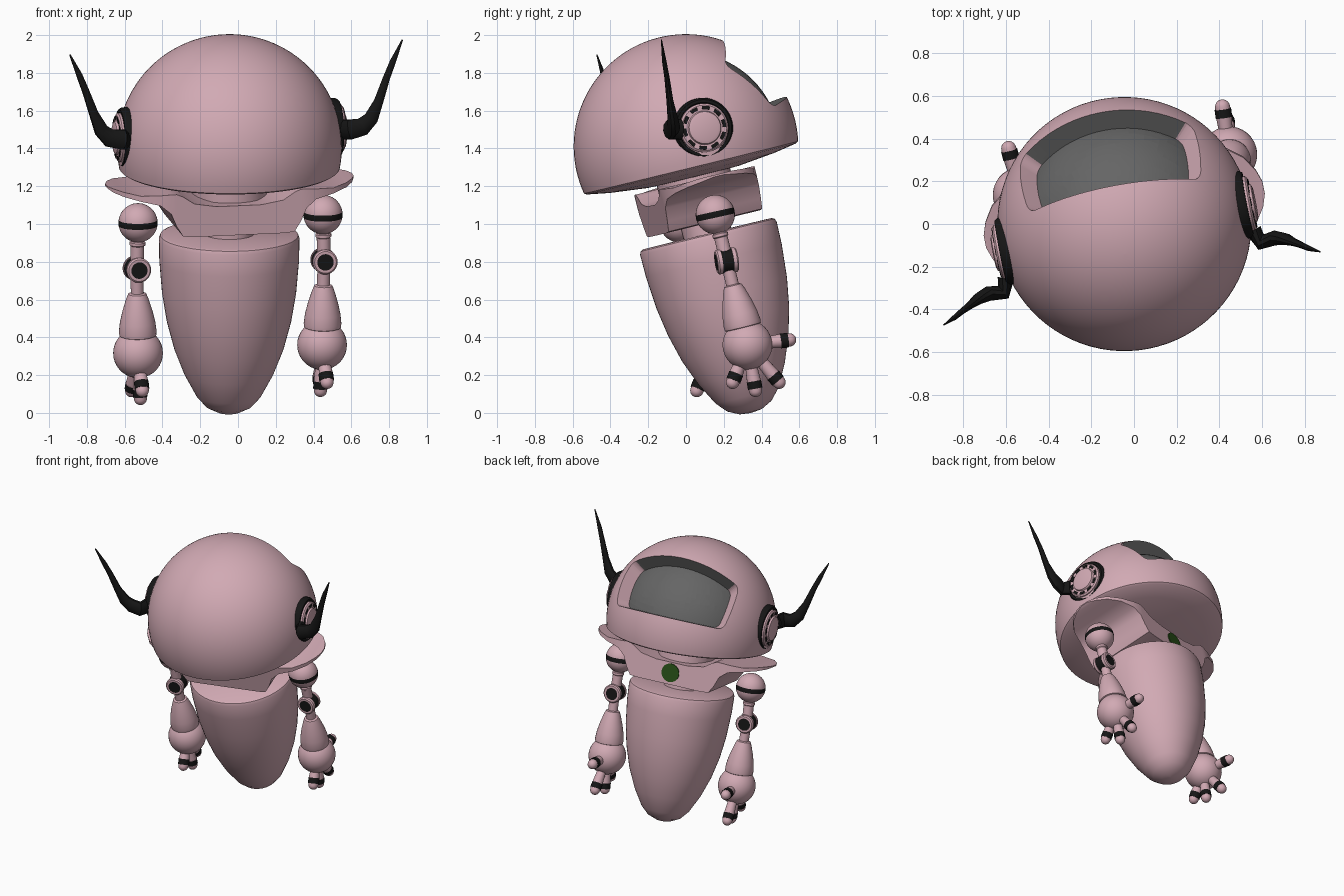
import bpy, bmesh
from math import sin, cos, pi, radians
from mathutils import Matrix, Vector

if "Cube" in bpy.data.objects:
    bpy.data.objects.remove(bpy.data.objects["Cube"])


def material(name, r, g, b):
    m = bpy.data.materials.new(name)
    m.use_nodes = True
    m.diffuse_color = (r, g, b, 1)
    m.node_tree.nodes["Principled BSDF"].inputs["Base Color"].default_value = (r, g, b, 1)
    return m


PINK, BLACK, GREY, GREEN = range(4)
MATS = [material("soft_pink", .64, .40, .455), material("black_rubber", .008, .008, .008),
        material("visor_grey", .13, .13, .13), material("dark_green", .02, .075, .008)]

# Tilted body frame with its origin at the head centre
BODY = (Matrix.Translation((-.045, 0, 1.41)) @ Matrix.Rotation(radians(11), 4, 'Z')
        @ Matrix.Rotation(radians(-2.5), 4, 'Y') @ Matrix.Rotation(radians(13.5), 4, 'X'))
MIRROR = BODY @ Matrix.Diagonal((-1, 1, 1, 1)) @ BODY.inverted()


def smooth(obj, angle=35):
    bpy.ops.object.select_all(action='DESELECT')
    obj.select_set(True)
    bpy.context.view_layer.objects.active = obj
    bpy.ops.object.shade_smooth_by_angle(angle=radians(angle))


def finish(name, bm, matrix, coloured=True):
    bmesh.ops.remove_doubles(bm, verts=bm.verts, dist=1e-5)
    bmesh.ops.transform(bm, matrix=matrix, verts=bm.verts)
    bmesh.ops.recalc_face_normals(bm, faces=bm.faces)
    me = bpy.data.meshes.new(name)
    bm.to_mesh(me)
    bm.free()
    obj = bpy.data.objects.new(name, me)
    bpy.context.collection.objects.link(obj)
    if coloured:
        for m in MATS:
            me.materials.append(m)
        smooth(obj)
    return obj


def loft(name, rings, matrix=Matrix(), colours=None, coloured=True):
    """Skin closed rings of points and cap both ends."""
    bm = bmesh.new()
    loops = [[bm.verts.new(p) for p in ring] for ring in rings]
    n = len(loops[0])
    for k, (a, b) in enumerate(zip(loops, loops[1:])):
        for i in range(n):
            f = bm.faces.new((a[i], a[(i + 1) % n], b[(i + 1) % n], b[i]))
            f.material_index = colours[k] if colours else PINK
    for end, c in ((loops[0], 0), (loops[-1], -1)):
        f = bm.faces.new(end)
        f.material_index = colours[c] if colours else PINK
    return finish(name, bm, matrix, coloured)


def lathe(name, profile, matrix, sides=32, coloured=True):
    """Turn (radius, height[, colour of the next band]) points about local z."""
    rings = [[(max(p[0], 1e-4) * cos(2 * pi * i / sides), max(p[0], 1e-4) * sin(2 * pi * i / sides), p[1])
              for i in range(sides)] for p in profile]
    cols = [p[2] if len(p) > 2 else PINK for p in profile[:-1]]
    return loft(name, rings, matrix, cols, coloured)


def arc(r, start, end, steps, z=0):
    angles = [radians(start + (end - start) * i / steps) for i in range(steps + 1)]
    return [(r * cos(a), z + r * sin(a)) for a in angles]


def banded_ball(r, band):
    """Ball profile with a black belt."""
    top = arc(r, band, 90, 8)
    low = arc(r, -90, -band, 8)
    return low[:-1] + [low[-1] + (BLACK,), (r, 0, BLACK)] + top


def aim(start, direction):
    return Matrix.Translation(start) @ Vector(direction).to_track_quat('Z', 'Y').to_matrix().to_4x4()


def mirrored(obj):
    me = obj.data.copy()
    me.transform(MIRROR)
    me.flip_normals()
    twin = bpy.data.objects.new(obj.name.replace("left", "right"), me)
    bpy.context.collection.objects.link(twin)


def cut(target, cutter):
    bpy.context.view_layer.objects.active = target
    mod = target.modifiers.new("cut", 'BOOLEAN')
    mod.operation, mod.solver, mod.object = 'DIFFERENCE', 'EXACT', cutter
    bpy.ops.object.modifier_apply(modifier=mod.name)
    bpy.data.objects.remove(cutter)


# Head dome with a gently bulging underside
head = lathe("head", arc(.595, 90, -11, 34) + [(.57, -.122), (.45, -.143), (.25, -.165), (0, -.172)], BODY, 80)

# Visor recess: a rounded window tapering to the head centre
window = []
for cx, cy, a0 in ((1, 1, 0), (-1, 1, 90), (-1, -1, 180), (1, -1, 270)):
    for i in range(7):
        a = radians(a0 + 15 * i)
        window.append((cx * .9 + .12 * cos(a), cy * .3 + .12 * sin(a)))
cutter = loft("window_cutter", [[(x * t, y * t, t) for x, y in window] for t in (.15, 1)],
              BODY @ Matrix.Rotation(radians(-54.5), 4, 'X'), coloured=False)
cut(cutter, lathe("core", arc(.5, -90, 90, 40), BODY, 80, coloured=False))
cut(head, cutter)
to_body = BODY.inverted()
for f in head.data.polygons:
    c = to_body @ f.center
    f.material_index = GREY if c.length < .51 and c.z > 0 else PINK
smooth(head, 30)

# Bullet-shaped torso with a softened flat top
lathe("torso", [(0, -.475), (.35, -.475), (.365, -.482), (.372, -.5), (.37, -.62), (.355, -.8), (.33, -.95),
                (.29, -1.1), (.235, -1.24), (.17, -1.36), (.12, -1.415), (.06, -1.445), (0, -1.452)],
      BODY, 64)
lathe("neck", [(.13, -.49), (.13, -.38)], BODY)
lathe("head_joint", [(.2, -.3), (.2, -.15)], BODY)

# Collar with thin swept shoulder wings: x, underside, top, half depth
half = [(.12, -.42, -.26, .26), (.24, -.42, -.24, .26), (.3, -.415, -.2, .26), (.335, -.36, -.185, .26),
        (.365, -.29, -.185, .26), (.42, -.245, -.19, .25), (.52, -.225, -.195, .22),
        (.6, -.21, -.185, .16), (.645, -.2, -.18, .09), (.665, -.19, -.18, .03)]
stations = [(-x, a, b, d) for x, a, b, d in reversed(half)] + half
loft("collar", [[(x, -d, a), (x, d, a), (x, d, b), (x, -d, b)] for x, a, b, d in stations], BODY)
lathe("chest_light", [(.066, 0, GREEN), (.066, .008, GREEN), (0, .008)],
      BODY @ aim((0, .259, -.335), (0, 1, 0)))

# Ear discs, slots and antenna
left = []
ear = BODY @ aim((.50, 0, .075), (1, 0, 0))
left.append(lathe("left_ear_ring", [(.15, 0, BLACK), (.16, .02, BLACK), (.16, .075, BLACK), (.15, .09, BLACK),
                                    (.135, .09, BLACK), (.13, .08)], ear, 48))
left.append(lathe("left_ear_disc", [(.13, .02), (.13, .1), (.12, .108), (.09, .108), (.085, .12),
                                    (.07, .125), (0, .125)], ear, 48))
for k in range(10):
    slot = [(r * cos(a), r * sin(a)) for r, s in ((.098, 1), (.117, -1))
            for a in [2 * pi * k / 10 + s * radians(d) for d in (-11, 0, 11)]]
    left.append(loft("left_ear_slot", [[(x, y, z) for x, y in slot] for z in (.105, .111)],
                     ear, [BLACK]))

path = [(.56, -.03, 1.5), (.595, -.085, 1.5), (.66, -.065, 1.515), (.705, -.07, 1.56), (.745, -.085, 1.65),
        (.785, -.1, 1.77), (.82, -.115, 1.86), (.87, -.13, 1.975)]
sizes = [.055, .055, .05, .04, .026, .02, .017, .004]
rings = []
for i, p in enumerate(path):
    t = (Vector(path[min(i + 1, 7)]) - Vector(path[max(i - 1, 0)])).normalized()
    side = Vector((0, 1, 0)) if i > 1 else Vector((-.5, .8, 0))
    across = (side - t * side.dot(t)).normalized()
    up = t.cross(across)
    w = sizes[i]
    rings.append([Vector(p) + across * w * .7 * cos(a) + up * w * sin(a)
                  for a in [2 * pi * j / 10 for j in range(10)]])
left.append(loft("left_antenna", rings, colours=[BLACK] * 7))

# Arm: shoulder ball, elbow hinge, flared forearm and hand ball
shoulder, elbow, hand = Vector((.45, .155, 1.05)), Vector((.455, .215, .805)), Vector((.445, .325, .36))
left.append(lathe("left_shoulder", banded_ball(.104, 9), aim(shoulder, (0, -.22, 1))))
left.append(lathe("left_upper_arm", [(.036, 0), (.036, .1), (.042, .105), (.042, .12), (.036, .125), (.036, .25)],
                  aim(shoulder, elbow - shoulder), 24))
left.append(lathe("left_elbow", [(0, -.056, BLACK), (.044, -.056), (.058, -.056), (.066, -.048), (.066, -.03),
                                 (.062, -.03, BLACK), (.062, .03), (.066, .03), (.066, .048), (.058, .056),
                                 (.044, .056, BLACK), (0, .056)], aim(elbow, (-.15, 1, .15))))
left.append(lathe("left_forearm", [(.034, 0), (.034, .13), (.048, .135), (.06, .165), (.08, .23), (.094, .29),
                                   (.1, .34), (.098, .36), (.088, .364), (.088, .37), (.096, .374),
                                   (.096, .39), (.085, .4)], aim(elbow, hand - elbow)))
left.append(lathe("left_hand", arc(.132, -90, 90, 18), aim(hand, hand - elbow)))

# Fingers and thumb, each with a black band
for name, d, length in (("left_finger", (.03, -.09, -.23), .25), ("left_finger", (-.01, .05, -.28), .28),
                        ("left_finger", (-.015, .195, -.23), .295), ("left_thumb", (-.035, .255, .03), .262)):
    left.append(lathe(name, [(.03, .09), (.037, length - .085), (.039, length - .085, BLACK),
                             (.039, length - .045, BLACK), (.036, length - .045)]
                      + arc(.035, 0, 90, 6, length - .035), aim(hand, d), 20))

for part in left:
    mirrored(part)
